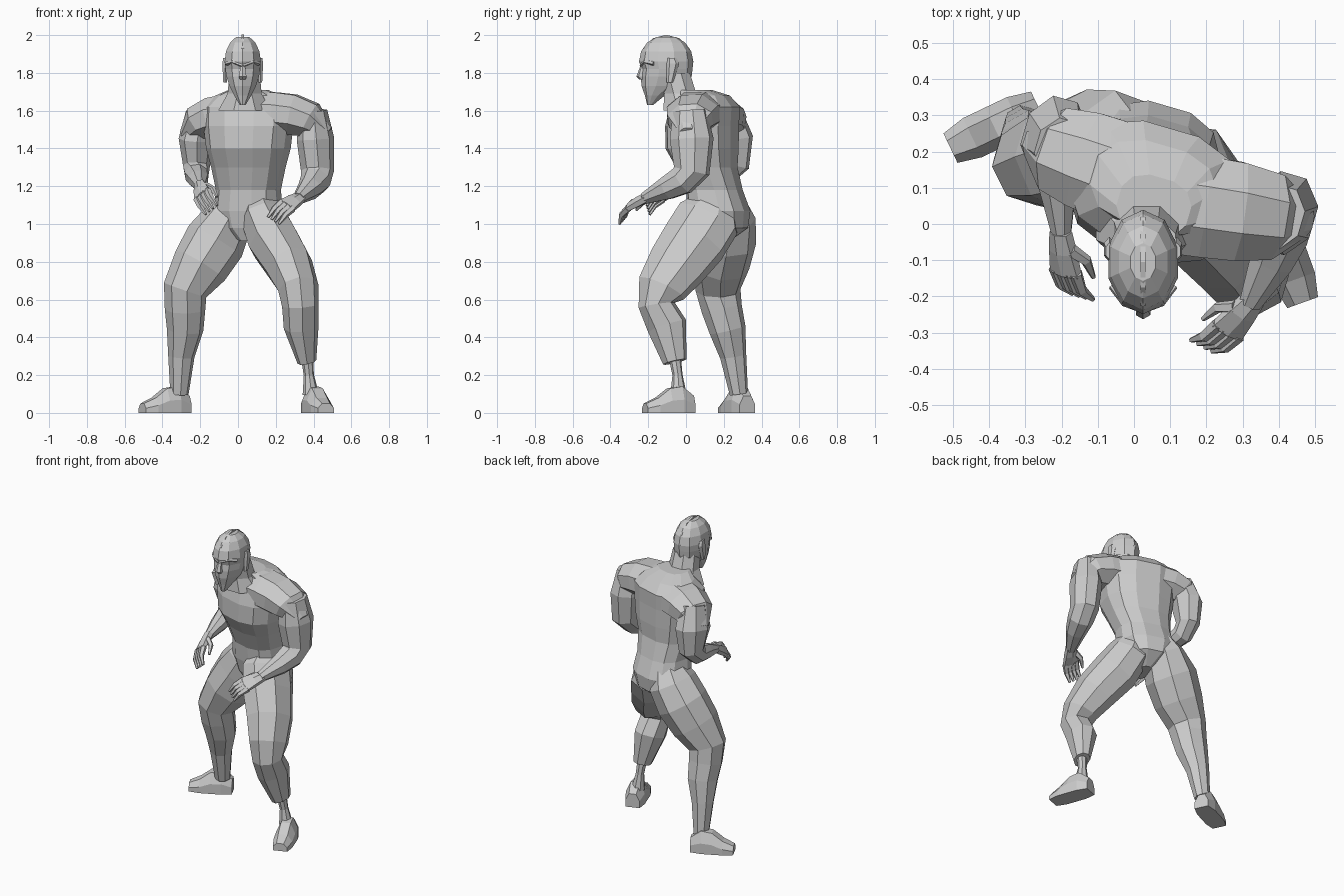
import bpy
import bmesh
import math
from mathutils import Vector

cube = bpy.data.objects.get("Cube")
if cube:
    bpy.data.objects.remove(cube)

grey = bpy.data.materials.new("plain_grey")
grey.use_nodes = True
grey.diffuse_color = (0.6, 0.6, 0.6, 1)
grey.node_tree.nodes["Principled BSDF"].inputs["Base Color"].default_value = grey.diffuse_color

RIGHTWARD, UP = Vector((1, 0, 0)), Vector((0, 0, 1))
LATERAL = Vector((0.96, -0.28, 0))  # the body is turned a little about z
FRONT = LATERAL.cross(UP)
HEAD_X = 0.025


def skin(name, rings):
    """Join rings of points into a closed, flat-shaded mesh."""
    bm = bmesh.new()
    loops = [[bm.verts.new(point) for point in ring] for ring in rings]
    count = len(loops[0])
    for low, high in zip(loops, loops[1:]):
        for i in range(count):
            j = (i + 1) % count
            bm.faces.new((low[i], low[j], high[j], high[i]))
    bm.faces.new(loops[0])
    bm.faces.new(loops[-1])
    bmesh.ops.recalc_face_normals(bm, faces=bm.faces)
    mesh = bpy.data.meshes.new(name)
    bm.to_mesh(mesh)
    bm.free()
    mesh.materials.append(grey)
    part = bpy.data.objects.new(name, mesh)
    bpy.context.collection.objects.link(part)


def ellipse(centre, side, front, width, depth, sides, power=1):
    """Polygon with flats to the front and sides; a power below one squares it."""
    grow = 1 / math.cos(math.pi / sides) ** power
    points = []
    for i in range(sides):
        angle = (i + 0.5) * math.tau / sides
        u, v = (math.copysign(abs(w) ** power, w) for w in (math.cos(angle), math.sin(angle)))
        points.append(centre + side * (width * grow * u) + front * (depth * grow * v))
    return points


def limb(name, stations, sides=8, lateral=LATERAL):
    """Tube with rings across its path; stations are x, y, z, half width and,
    where the ring is not round, half depth."""
    path = [Vector(station[:3]) for station in stations]
    rings = []
    for i, station in enumerate(stations):
        before, after = path[max(i - 1, 0)], path[min(i + 1, len(path) - 1)]
        along = (after - before).normalized()
        side = (lateral - along * lateral.dot(along)).normalized()
        rings.append(ellipse(path[i], side, along.cross(side), station[3], station[-1], sides))
    skin(name, rings)


def stack(name, x, stations, sides, lateral=RIGHTWARD, power=1):
    """Level rings above one x; stations are y, z, half width and half depth."""
    front = UP.cross(lateral)
    skin(name, [ellipse(Vector((x, y, z)), lateral, front, width, depth, sides, power)
                for y, z, width, depth in stations])


def shoulder(name, root, tip):
    """Rounded mass running out from the chest and dropping over the arm."""
    stations = []
    for i in range(5):
        t = i / 4
        centre = Vector(root).lerp(Vector(tip), t) - UP * (0.1 * t ** 4)
        swell = math.sqrt(1 - 0.9 * t ** 4)
        stations.append((*centre, 0.14 * swell, 0.11 * swell))
    limb(name, stations, lateral=FRONT)


def foot(name, heel, direction):
    """Shoe shape with a flat sole, running from heel to toe."""
    along = Vector(direction).normalized()
    side = UP.cross(along)
    outline = ((-1, 0), (-1, .5), (-.5, 1), (.5, 1), (1, .5), (1, 0))
    rings = []
    for step, height in enumerate((.09, .14, .13, .08, .05)):
        centre = Vector(heel) + along * (step * .067)
        width = .045 if step in (0, 4) else .06
        rings.append([centre + side * (width * u) + UP * (height * v) for u, v in outline])
    skin(name, rings)


def hand(prefix, wrist, direction, spread, curl):
    """Palm, four curled fingers and a thumb."""
    wrist, along = Vector(wrist), Vector(direction).normalized()
    across = Vector(spread)
    across = (across - along * across.dot(along)).normalized()
    inward = along.cross(across)
    if inward.dot(Vector(curl)) < 0:
        inward = -inward

    def digit(name, root, middle, tip):
        limb(name, [(*root, .016), (*middle, .013), (*tip, .006)], 5, across)

    limb(prefix + "_palm", [(*(wrist - along * .02), .03, .024), (*(wrist + along * .04), .04, .024),
                            (*(wrist + along * .11), .05, .017)], 6, across)
    for k in range(4):
        root = wrist + along * .1 + across * ((k - 1.5) * .025)
        middle = root + along * .06 + inward * .015
        digit(f"{prefix}_finger_{k + 1}", root, middle, middle + along * .045 + inward * .04)
    root = wrist + along * .03 - across * .03
    middle = root + along * .04 - across * .025 + inward * .03
    digit(prefix + "_thumb", root, middle, middle + along * .06 + inward * .02)


# Torso, leaning forward, with a broad flat chest and back
stack("torso", .055, [
    (.15, .91, .04, .08), (.18, .98, .14, .14), (.175, 1.07, .175, .155), (.15, 1.18, .165, .14),
    (.11, 1.3, .19, .15), (.085, 1.4, .215, .18), (.085, 1.52, .23, .18), (.1, 1.62, .23, .17),
    (.1, 1.68, .17, .12), (.05, 1.71, .1, .08)], 12, LATERAL, .8)

# Neck, beard and jaw rising into a domed skull
stack("neck", HEAD_X + .01, [(.01, 1.6, .14, .13), (-.03, 1.69, .09, .085), (-.06, 1.8, .08, .08)], 8)
dome = [(-.105, 1.86 + .14 * math.sin(t), .096 * math.cos(t), .137 * math.cos(t)) for t in (0, .4, .8, 1.2)]
stack("head", HEAD_X, [
    (-.19, 1.63, .015, .015), (-.165, 1.68, .045, .05), (-.125, 1.73, .07, .105),
    (-.105, 1.78, .086, .128), (-.1, 1.82, .092, .128)] + dome, 10)

# Face: nose, brows, ears and the ridge over the crown
stack("nose", HEAD_X, [(-.23, 1.765, .015, .015), (-.24, 1.78, .02, .02), (-.225, 1.85, .01, .01)], 6)
for sign, label in ((1, "left"), (-1, "right")):
    limb(label + "_brow", [(HEAD_X, -.235, 1.84, .01), (HEAD_X + sign * .05, -.217, 1.86, .01),
                           (HEAD_X + sign * .085, -.17, 1.85, .01)], 5, UP)
    stack(label + "_ear", HEAD_X + sign * .093, [(-.085, 1.75, .01, .015), (-.07, 1.85, .015, .03),
                                                 (-.075, 1.88, .01, .02)], 6)
arc = [i * math.pi / 6 for i in range(7)]
limb("crown_ridge", [(HEAD_X, -.105 - .135 * math.cos(t), 1.86 + .135 * math.sin(t), .007)
                     for t in arc[1:]], 4, RIGHTWARD)

# Shoulders and arms
shoulder("left_shoulder", (.1, .06, 1.59), (.475, .01, 1.58))
shoulder("right_shoulder", (.02, .12, 1.58), (-.28, .23, 1.56))
limb("left_arm", [
    (.4, .02, 1.6, .065, .085), (.41, .03, 1.45, .09, .11), (.42, .03, 1.28, .08, .09),
    (.41, -.02, 1.23, .075), (.38, -.1, 1.19, .06), (.32, -.22, 1.135, .03)])
limb("right_arm", [
    (-.2, .21, 1.59, .07, .08), (-.22, .24, 1.45, .085, .11), (-.22, .25, 1.31, .065, .08),
    (-.22, .2, 1.26, .06), (-.21, .1, 1.235, .05), (-.2, -.03, 1.2, .026)])
hand("left_hand", (.32, -.22, 1.135), (-.5, -.6, -.3), (.5, -.4, -.4), (-.5, .2, -.6))
hand("right_hand", (-.2, -.04, 1.2), (.1, -.8, -.4), (-1, 0, -1), (1, 0, -.6))

# Legs with the seat: the left knee is forward, the right leg stands back
limb("left_leg", [
    (.12, .16, 1.12, .08, .1), (.14, .12, 1.03, .115, .165), (.19, .045, .91, .13, .165),
    (.27, -.05, .78, .12, .15), (.32, -.13, .66, .1, .125), (.33, -.155, .57, .09),
    (.335, -.1, .46, .085, .1), (.365, -.06, .27, .045, .06)])
limb("left_ankle", [(.365, -.06, .3, .03), (.375, -.045, .2, .025), (.385, -.04, .1, .04)])
limb("right_leg", [
    (-.01, .21, 1.12, .08, .1), (-.05, .215, 1.03, .12, .145), (-.12, .21, .91, .15),
    (-.2, .185, .78, .14), (-.28, .17, .65, .11), (-.28, .19, .55, .1), (-.28, .22, .44, .09),
    (-.3, .25, .3, .065), (-.31, .28, .1, .045)])
foot("left_foot", (.375, .035, 0), (.36, -1, 0))
foot("right_foot", (-.265, .325, 0), (-.9, -.43, 0))
